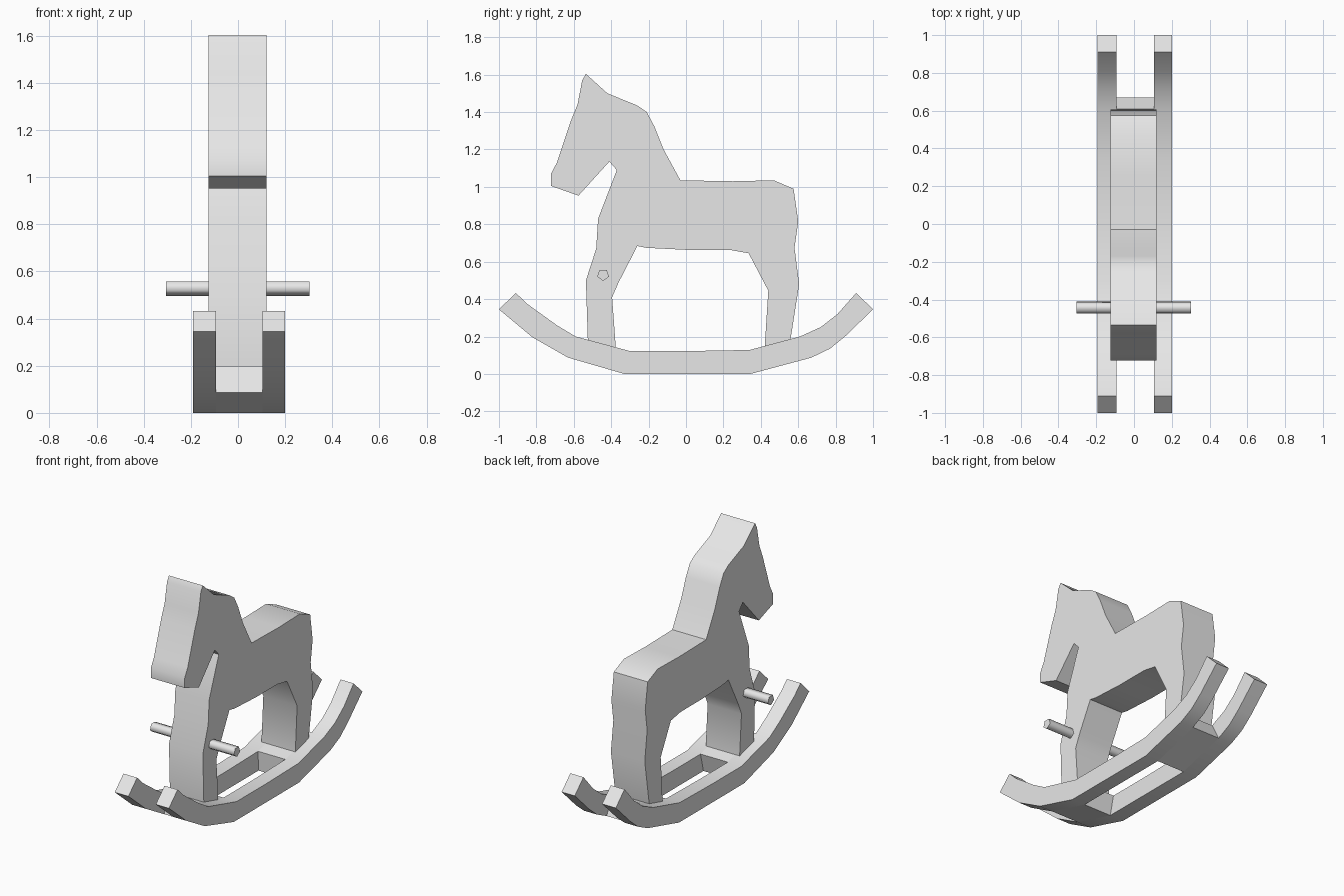
import bpy
import bmesh
import math

# Remove the default cube only
default_cube = bpy.data.objects.get("Cube")
if default_cube:
    bpy.data.objects.remove(default_cube, do_unlink=True)

# Single plain material
GREY = (0.8, 0.8, 0.8, 1.0)
plain_grey = bpy.data.materials.new("plain_grey")
plain_grey.use_nodes = True
plain_grey.diffuse_color = GREY
plain_grey.node_tree.nodes["Principled BSDF"].inputs["Base Color"].default_value = GREY


def finish(obj, angle):
    """Assign the material and smooth the gentle bends only."""
    obj.data.materials.append(plain_grey)
    bpy.ops.object.select_all(action="DESELECT")
    obj.select_set(True)
    bpy.context.view_layer.objects.active = obj
    bpy.ops.object.shade_smooth_by_angle(angle=math.radians(angle))


def extrude_profile(name, profile, x_min, x_max, angle=35):
    """Extrude a closed (y, z) outline along x into a solid board."""
    bm = bmesh.new()
    outline = bm.faces.new([bm.verts.new((x_min, y, z)) for y, z in profile])
    result = bmesh.ops.extrude_face_region(bm, geom=[outline])
    moved = [v for v in result["geom"] if isinstance(v, bmesh.types.BMVert)]
    bmesh.ops.translate(bm, verts=moved, vec=(x_max - x_min, 0, 0))
    bmesh.ops.recalc_face_normals(bm, faces=bm.faces)
    mesh = bpy.data.meshes.new(name)
    bm.to_mesh(mesh)
    bm.free()
    obj = bpy.data.objects.new(name, mesh)
    bpy.context.collection.objects.link(obj)
    finish(obj, angle)
    return obj


# Horse outline, one line per body region
mane = [(-.535, 1.604), (-.42, 1.5), (-.26, 1.435), (-.21, 1.4),
        (-.17, 1.325), (-.12, 1.2), (-.03, 1.035)]
back_and_rump = [(.25, 1.03), (.47, 1.035), (.575, .99), (.6, .815), (.58, .675)]
hind_leg = [(.605, .48), (.555, .16), (.42, .13), (.44, .445), (.335, .645)]
belly = [(.235, .663), (.01, .663), (-.21, .674), (-.26, .684)]
front_leg = [(-.36, .49), (-.395, .41), (-.374, .12), (-.524, .15), (-.535, .5)]
chest = [(-.48, .67), (-.47, .83), (-.37, 1.09), (-.41, 1.135)]
head = [(-.575, .953), (-.722, 1.005), (-.722, 1.07), (-.69, 1.13),
        (-.615, 1.355), (-.58, 1.44), (-.555, 1.57)]
extrude_profile("horse_body",
                mane + back_and_rump + hind_leg + belly + front_leg + chest + head,
                -.125, .12)

# Rocker outline: underside front to back, then the top edge back to front
underside = [(-1, .345), (-.82, .195), (-.63, .087), (-.33, 0), (.345, 0),
             (.67, .087), (.77, .135), (.85, .2), (1, .345)]
top_edge = [(.91, .433), (.81, .32), (.72, .25), (.61, .2), (.34, .128),
            (0, .122), (-.3, .122), (-.59, .2), (-.69, .26), (-.85, .375), (-.91, .433)]
INNER_RIGHT, INNER_LEFT = -.093, .105
for name, x_min, x_max in (("right_rocker", -.192, INNER_RIGHT),
                           ("left_rocker", INNER_LEFT, .2)):
    extrude_profile(name, underside + top_edge, x_min, x_max)

# Cross boards fill the sloped sections of the rockers under each pair of legs
for name, board in (("front_cross_board", underside[2:4] + top_edge[5:7][1:] + top_edge[7:8]),
                    ("back_cross_board", underside[4:6] + top_edge[3:5])):
    extrude_profile(name, board, INNER_RIGHT, INNER_LEFT)

# Five-sided handle peg through the front leg, one corner pointing down
SIDES, RADIUS = 5, .033
peg = []
for i in range(SIDES):
    turn = math.tau * i / SIDES - math.pi / 2
    peg.append((-.443 + RADIUS * math.cos(turn), .53 + RADIUS * math.sin(turn)))
extrude_profile("handle_peg", peg, -.305, .303, angle=80)
